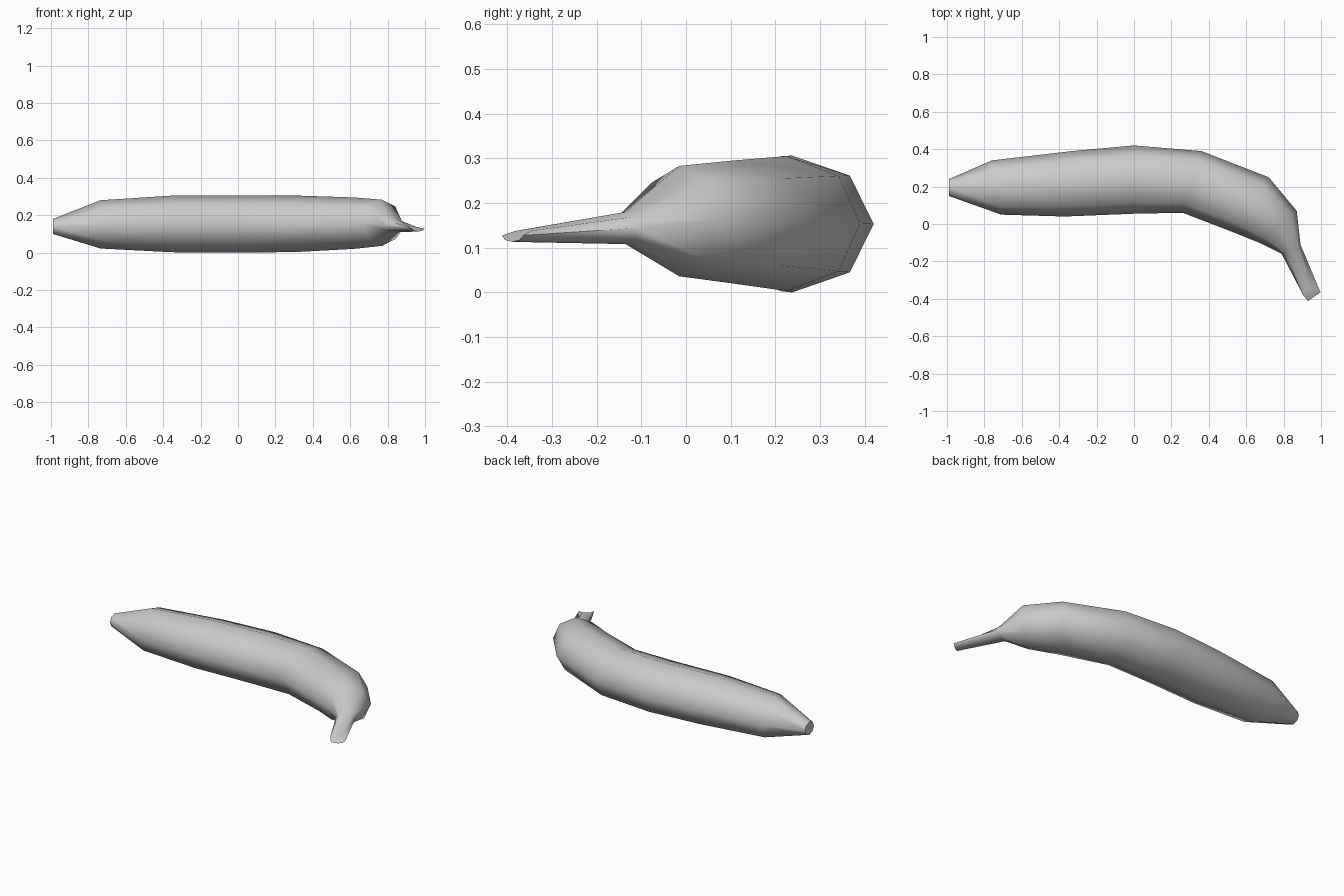
import bpy
import bmesh
from math import cos, sin, pi
from mathutils import Vector

cube = bpy.data.objects.get("Cube")
if cube:
    bpy.data.objects.remove(cube, do_unlink=True)

SIDES = 8

# Cross-sections from blossom end to stem tip:
# outer curve point, inner curve point, lowest z, highest z
SECTIONS = [
    ((-0.99, 0.24), (-0.99, 0.15), 0.10, 0.18),
    ((-0.76, 0.34), (-0.71, 0.05), 0.022, 0.28),
    ((-0.33, 0.39), (-0.37, 0.04), 0.002, 0.305),
    ((0.00, 0.42), (0.00, 0.055), 0.00, 0.306),
    ((0.36, 0.39), (0.26, 0.06), 0.003, 0.305),
    ((0.72, 0.25), (0.52, -0.04), 0.02, 0.295),
    ((0.87, 0.07), (0.67, -0.10), 0.036, 0.283),
    ((0.89, -0.11), (0.79, -0.16), 0.108, 0.18),
    ((0.997, -0.365), (0.93, -0.412), 0.113, 0.142),
]
TIP_LEAN = Vector((-0.05, 0.035, 0))  # slants the cut end of the stem

# Plain skin colour
skin = bpy.data.materials.new("light_grey")
skin.use_nodes = True
colour = (0.6, 0.6, 0.6, 1)
skin.diffuse_color = colour
skin.node_tree.nodes["Principled BSDF"].inputs["Base Color"].default_value = colour

# Loft eight-sided rings along the bent fruit
bm = bmesh.new()
rings = []
for outer, inner, low, high in SECTIONS:
    o, i = Vector((*outer, 0)), Vector((*inner, 0))
    centre = (o + i) / 2 + Vector((0, 0, (low + high) / 2))
    across, up = (o - i) / 2, Vector((0, 0, (high - low) / 2))
    ring = []
    for k in range(SIDES):
        a = 2 * pi * k / SIDES
        point = centre + across * cos(a) + up * sin(a)
        if outer == SECTIONS[-1][0]:
            point += TIP_LEAN * max(0, sin(a))
        ring.append(bm.verts.new(point))
    rings.append(ring)

for r, s in zip(rings, rings[1:]):
    for k in range(SIDES):
        n = (k + 1) % SIDES
        bm.faces.new((r[k], r[n], s[n], s[k]))

# Cut ends
bm.faces.new(rings[0])
bm.faces.new(rings[-1])
bmesh.ops.recalc_face_normals(bm, faces=bm.faces)

mesh = bpy.data.meshes.new("fruit_body")
bm.to_mesh(mesh)
bm.free()
mesh.materials.append(skin)
fruit = bpy.data.objects.new("fruit_body", mesh)
bpy.context.collection.objects.link(fruit)

# Smooth skin with crisp cut ends
bpy.context.view_layer.objects.active = fruit
fruit.select_set(True)
bpy.ops.object.shade_smooth_by_angle(angle=pi / 3)
